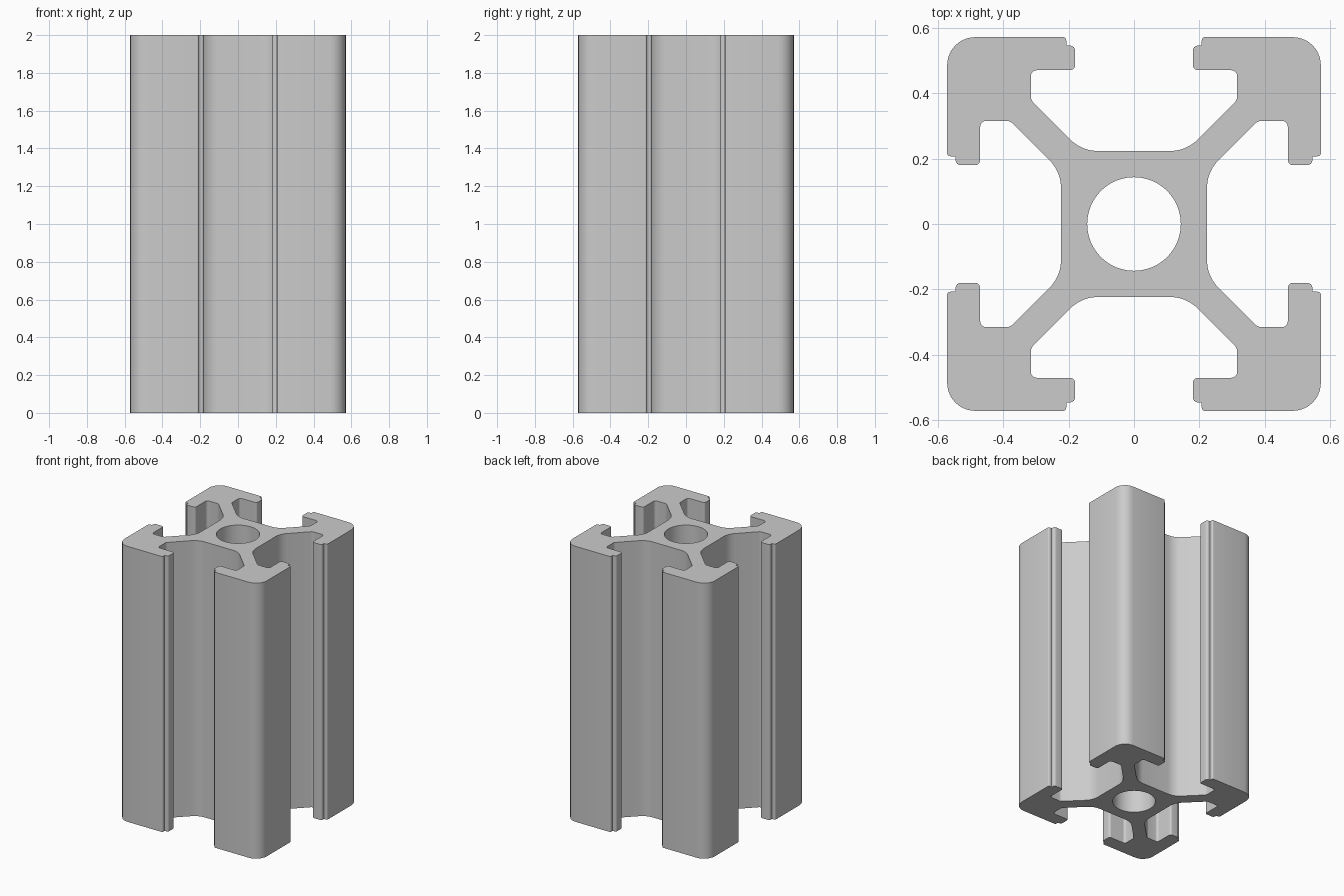
import bpy
import bmesh
from math import cos, sin, pi, radians, tan
from mathutils import Vector

HEIGHT = 2.0
BORE_RADIUS = 0.143

cube = bpy.data.objects.get("Cube")
if cube:
    bpy.data.objects.remove(cube, do_unlink=True)


def fillet(points, steps=6):
    """Round each (x, y, radius) corner of a closed outline."""
    outline = []
    for i, (x, y, r) in enumerate(points):
        p = Vector((x, y))
        if r == 0:
            outline.append(p)
            continue
        a = (Vector(points[i - 1][:2]) - p).normalized()
        b = (Vector(points[(i + 1) % len(points)][:2]) - p).normalized()
        half = a.angle(b) / 2
        centre = p + (a + b).normalized() * (r / sin(half))
        start = p + a * (r / tan(half)) - centre
        end = p + b * (r / tan(half)) - centre
        sweep = pi - 2 * half
        for k in range(steps + 1):
            t = k / steps
            arc = (start * sin((1 - t) * sweep) + end * sin(t * sweep)) / sin(sweep)
            outline.append(centre + arc)
    return outline


# Half of one corner arm: web, slot wall, stepped lip
half_arm = [
    (0.16, 0.223, 0.12),
    (0.315, 0.378, 0.03),
    (0.315, 0.47, 0.018),
    (0.18, 0.47, 0.015),
    (0.18, 0.545, 0.015),
    (0.207, 0.545, 0),
    (0.207, 0.571, 0.01),
]
outer_corner = [(0.571, 0.571, 0.085)]
arm = [(y, x, r) for x, y, r in half_arm] + outer_corner + half_arm[::-1]

# Four arms turned around the centre
corners = []
for _ in range(4):
    corners += arm
    arm = [(-y, x, r) for x, y, r in arm]

bore = [Vector((cos(2 * pi * i / 64), sin(2 * pi * i / 64))) * BORE_RADIUS
        for i in range(64)]

# Fill the cross-section and extrude it upward
bm = bmesh.new()
for loop in (fillet(corners), bore):
    verts = [bm.verts.new((p.x, p.y, 0)) for p in loop]
    for i, v in enumerate(verts):
        bm.edges.new((verts[i - 1], v))
bmesh.ops.triangle_fill(bm, edges=bm.edges[:], use_beauty=True)
top = bmesh.ops.extrude_face_region(bm, geom=bm.faces[:], use_keep_orig=True)
bmesh.ops.translate(bm, vec=(0, 0, HEIGHT),
                    verts=[g for g in top["geom"] if isinstance(g, bmesh.types.BMVert)])
bmesh.ops.recalc_face_normals(bm, faces=bm.faces[:])

mesh = bpy.data.meshes.new("slotted_extrusion")
bm.to_mesh(mesh)
bm.free()
extrusion = bpy.data.objects.new("slotted_extrusion", mesh)
bpy.context.collection.objects.link(extrusion)

# Plain aluminium grey
grey = bpy.data.materials.new("aluminium_grey")
grey.use_nodes = True
grey.diffuse_color = (0.6, 0.6, 0.6, 1)
grey.node_tree.nodes["Principled BSDF"].inputs["Base Color"].default_value = (0.6, 0.6, 0.6, 1)
mesh.materials.append(grey)

bpy.ops.object.select_all(action="DESELECT")
extrusion.select_set(True)
bpy.context.view_layer.objects.active = extrusion
bpy.ops.object.shade_smooth_by_angle(angle=radians(30))
